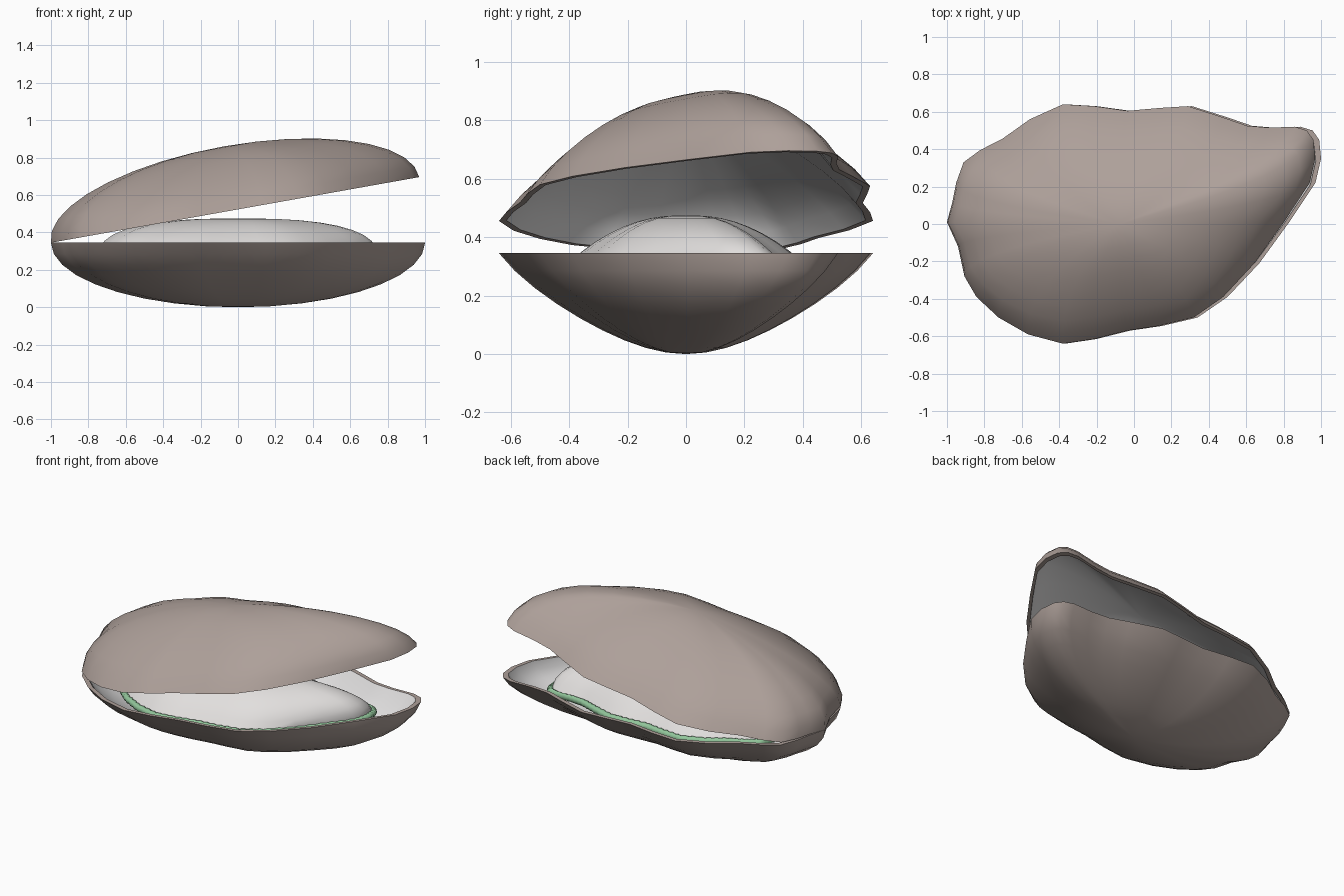
import bpy, bmesh, math
from mathutils import Matrix, Vector

if "Cube" in bpy.data.objects:
    bpy.data.objects.remove(bpy.data.objects["Cube"])

def material(name, rgb):
    m = bpy.data.materials.new(name)
    m.diffuse_color = (*rgb, 1)
    m.use_nodes = True
    m.node_tree.nodes["Principled BSDF"].inputs["Base Color"].default_value = m.diffuse_color
    return m

BROWN = material("shell brown", (0.42, 0.35, 0.32))
PEARL = material("pearl white", (0.74, 0.73, 0.73))
FLESH = material("flesh white", (0.76, 0.74, 0.73))
GREEN = material("frill green", (0.29, 0.57, 0.33))

# Outline of the shell seen from above, anticlockwise
OUTLINE = [(-1, .01), (-.94, -.12), (-.905, -.28), (-.84, -.39), (-.72, -.5), (-.56, -.59),
           (-.37, -.64), (-.2, -.615), (-.02, -.57), (.15, -.545), (.34, -.5), (.5, -.39),
           (.67, -.21), (.83, .01), (.97, .22), (1, .35), (.99, .45), (.955, .5), (.89, .52),
           (.75, .515), (.63, .525), (.5, .57), (.31, .63), (.15, .62), (-.02, .605),
           (-.2, .63), (-.37, .64), (-.55, .56), (-.7, .455), (-.82, .395), (-.91, .33),
           (-.95, .22), (-.97, .12)]
RIM = 0.345
STEPS = 9

def dome(bm, sx, sy, z0, depth, mat, power=2.0, pinch=0.4):
    """Dome over the scaled outline; returns its open edge loop of verts."""
    rings = []
    for i in range(STEPS):
        t = i / STEPS * math.pi / 2
        s = math.sin(t) ** (2 / power)
        r = math.cos(t) ** (2 / power)
        rings.append([bm.verts.new((x * sx * r, y * sy * r * (1 - pinch * s), z0 + depth * s))
                      for x, y in OUTLINE])
    tip = bm.verts.new((0, 0, z0 + depth))
    for a, b in zip(rings, rings[1:]):
        bridge(bm, a, b, mat)
    last = rings[-1]
    for k in range(len(last)):
        bm.faces.new((last[k], last[(k + 1) % len(last)], tip)).material_index = mat
    return rings[0]

def bridge(bm, a, b, mat):
    n = len(a)
    for k in range(n):
        j = (k + 1) % n
        bm.faces.new((a[k], a[j], b[j], b[k])).material_index = mat

def finish(bm, name, mats, angle=40):
    bmesh.ops.recalc_face_normals(bm, faces=bm.faces)
    me = bpy.data.meshes.new(name)
    bm.to_mesh(me)
    bm.free()
    ob = bpy.data.objects.new(name, me)
    bpy.context.collection.objects.link(ob)
    for m in mats:
        me.materials.append(m)
    bpy.ops.object.select_all(action='DESELECT')
    ob.select_set(True)
    bpy.context.view_layer.objects.active = ob
    bpy.ops.object.shade_smooth_by_angle(angle=math.radians(angle))
    return ob

# Two shell halves: brown outside and rim, pearl inside
def shell(name, side, matrix):
    bm = bmesh.new()
    outer = dome(bm, 1, 1, 0, side * RIM, 0)
    inner = dome(bm, .972, .96, 0, side * (RIM - .03), 1)
    bridge(bm, outer, inner, 0)
    bm.transform(matrix)
    finish(bm, name, [BROWN, PEARL])

shell("lower_shell", -1, Matrix.Translation((0, 0, RIM)))
shell("upper_shell", 1, Matrix.Translation((-1, 0, RIM))
      @ Matrix.Rotation(math.radians(-10.1), 4, 'Y') @ Matrix.Translation((1, 0, 0)))

# Soft body resting in the lower shell
BX, BY, BZ = .75, .70, .26
bm = bmesh.new()
top = dome(bm, BX, BY, BZ, .215, 0, 2.6)
bottom = dome(bm, BX, BY, BZ, -.1, 0)
bmesh.ops.remove_doubles(bm, verts=bm.verts, dist=1e-4)
finish(bm, "flesh", [FLESH], 60)

# Green frill: a finely rippled tube around the edge of the body
bm = bmesh.new()
path = []
for k, p in enumerate(OUTLINE):
    q = OUTLINE[(k + 1) % len(OUTLINE)]
    for i in range(6):
        path.append(Vector(p).lerp(Vector(q), i / 6))
tube = []
for k, p in enumerate(path):
    c = Vector((p.x * BX, p.y * BY, BZ))
    out = Vector((c.x, c.y, 0)).normalized()
    rad = .024 if k % 2 else .019
    tube.append([bm.verts.new(c + out * rad * math.cos(a) + Vector((0, 0, rad * math.sin(a))))
                 for a in (j * math.pi / 4 for j in range(8))])
for k in range(len(tube)):
    bridge(bm, tube[k], tube[(k + 1) % len(tube)], 0)
finish(bm, "green_frill", [GREEN], 60)
